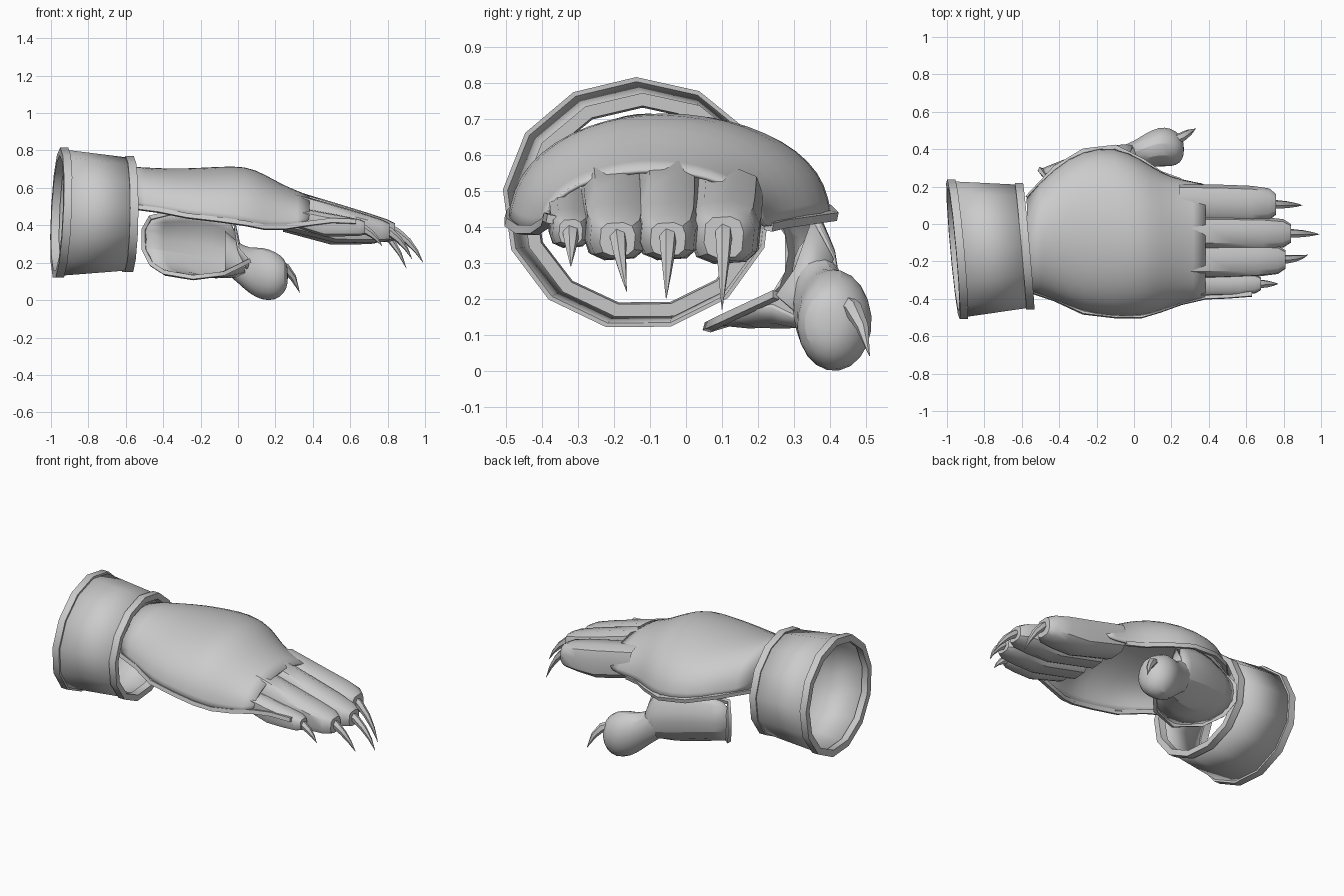
import bpy, math
from math import cos, sin, pi
from mathutils import Vector

cube = bpy.data.objects.get("Cube")
if cube:
    bpy.data.objects.remove(cube, do_unlink=True)

grey = bpy.data.materials.new("light_grey")
grey.use_nodes = True
grey.diffuse_color = (0.6, 0.6, 0.6, 1)
grey.node_tree.nodes["Principled BSDF"].inputs["Base Color"].default_value = (0.6, 0.6, 0.6, 1)
made = []


def loft(name, rings, ring_closed=True, path_closed=False, caps=(False, False), smooth=0, thick=0):
    """Skin a list of equal-length point rings."""
    n, m = len(rings[0]), len(rings)
    verts = [tuple(p) for r in rings for p in r]
    faces = []
    for i in range(m if path_closed else m - 1):
        a, b = i * n, ((i + 1) % m) * n
        for j in range(n if ring_closed else n - 1):
            k = (j + 1) % n
            faces.append((a + j, a + k, b + k, b + j))
    if caps[0]:
        faces.append(tuple(reversed(range(n))))
    if caps[1]:
        faces.append(tuple(range((m - 1) * n, m * n)))
    mesh = bpy.data.meshes.new(name)
    mesh.from_pydata(verts, [], faces)
    mesh.update()
    mesh.materials.append(grey)
    obj = bpy.data.objects.new(name, mesh)
    bpy.context.collection.objects.link(obj)
    if smooth:
        sub = obj.modifiers.new("smooth", 'SUBSURF')
        sub.levels = sub.render_levels = smooth
    if thick:
        sol = obj.modifiers.new("thickness", 'SOLIDIFY')
        sol.thickness, sol.offset = thick, 0
    made.append(obj)
    return obj


def sweep(name, pts, radii, sides=4):
    """Run a small polygon along a path, keeping its twist low."""
    pts = [Vector(p) for p in pts]
    m = len(pts)
    normal, rings = Vector((0.1, 0.3, 1)), []
    for i, p in enumerate(pts):
        t = (pts[min(i + 1, m - 1)] - pts[max(i - 1, 0)]).normalized()
        normal = (normal - t * normal.dot(t)).normalized()
        side = t.cross(normal)
        rings.append([p + radii[i] * (cos(a) * normal + sin(a) * side)
                      for a in (2 * pi * (k + .5) / sides for k in range(sides))])
    return loft(name, rings, caps=(True, True))


def oval(x, y, z, ry, rz, n=12, power=1.0, ky=0, kz=0):
    """Oval in the y-z plane, squared by power and leaned along x."""
    out = []
    for k in range(n):
        c, s = cos(2 * pi * k / n + .13), sin(2 * pi * k / n + .13)
        dy = ry * math.copysign(abs(c) ** power, c)
        dz = rz * math.copysign(abs(s) ** power, s)
        out.append((x + ky * dy + kz * dz, y + dy, z + dz))
    return out


# Cuff: open tube with a raised band at each end
def rear(dx, dr):
    return oval(-.945 + dx, -.135, .463, .36 + dr, .336 + dr, 13, ky=-.09, kz=.045)


def front(dx, dr):
    return oval(-.585 + dx, -.118, .456, .325 + dr, .299 + dr, 13, ky=-.09, kz=.015)


loft("cuff", [rear(0, 0), front(0, 0)], thick=.012)
for name, ring in (("cuff_rear_band", rear), ("cuff_front_band", front)):
    loft(name, [ring(-.022, -.025), ring(-.022, .016), ring(.022, .016), ring(.022, -.02)],
         path_closed=True)

# Back of the hand: arched shell, open below
# columns: x, right edge y, left edge y, right edge z, left edge z, crown z
stations = [(-.57, -.35, .14, .50, .50, .71), (-.42, -.40, .30, .48, .48, .70),
            (-.27, -.47, .39, .45, .45, .70), (-.1, -.49, .41, .43, .43, .71),
            (.04, -.49, .34, .41, .42, .715), (.14, -.46, .27, .39, .41, .67),
            (.25, -.42, .23, .39, .40, .605), (.38, -.39, .21, .41, .40, .555)]
arches = []
for x, y0, y1, z0, z1, top in stations:
    arch = []
    for k in range(13):
        u = k / 12
        base = z0 + (z1 - z0) * u
        arch.append((x, (y0 + y1) / 2 - (y1 - y0) / 2 * cos(pi * u),
                     base + (top - base) * sin(pi * u) ** .95))
    arches.append(arch)
loft("hand_back", arches, ring_closed=False, smooth=1, thick=.012)
right_edge = [a[0] for a in arches] + [(.5, -.385, .425), (.63, -.375, .42)]
left_edge = [a[-1] for a in arches[:-1]]
for name, edge in (("right_hem", right_edge), ("left_hem", left_edge)):
    sweep(name, edge, [.017] * len(edge))

# Fingers: broad mitten-like sleeves pressed side by side, each with a claw
# base y, tip y, half width, tip x, crown z at base and tip, floor z, claw tip
fingers = {"index": (.115, .105, .1, .76, .56, .445, .295, (.90, .10, .17)),
           "middle": (-.05, -.05, .09, .84, .605, .425, .305, (.99, -.055, .20)),
           "ring": (-.205, -.19, .09, .81, .59, .425, .305, (.93, -.165, .22)),
           "little": (-.325, -.32, .06, .68, .51, .43, .34, (.77, -.32, .29))}
for name, (yb, yt, w, tip, zb, zt, low, claw) in fingers.items():
    rings = []
    for u, scale in ((0, 1), (.25, 1), (.5, 1), (.75, .97), (.93, .85), (1, .55)):
        crown = zb + (zt - zb) * u
        floor = low + .07 * max(0, 1 - u * 2)
        rings.append(oval(.24 + (tip - .24) * u, yb + (yt - yb) * u, (crown + floor) / 2,
                          w * scale, (crown - floor) / 2 * (.5 + .5 * scale), 10, power=.65))
    loft(name + "_finger", rings, caps=(False, True))
    start, end = Vector((tip - .05, yt, zt - .03)), Vector(claw)
    bend = Vector((start.x + (end.x - start.x) * .68, yt, start.z - (start.z - end.z) * .32))
    path = [start * (1 - t) ** 2 + bend * 2 * t * (1 - t) + end * t * t for t in (0, .25, .5, .75, 1)]
    sweep(name + "_claw", path, [.024, .024, .019, .011, .001], 6)

# Thumb base: bowl open towards the palm, its top tucked under the hand
bowl = [[(-.47, .25, .44), (-.5, .29, .38), (-.5, .29, .27), (-.46, .24, .19), (-.39, .14, .145)],
        [(-.3, .31, .48), (-.31, .37, .38), (-.31, .37, .25), (-.28, .26, .13), (-.24, .06, .12)],
        [(-.14, .35, .47), (-.14, .42, .36), (-.14, .42, .22), (-.12, .28, .08), (-.08, .1, .14)],
        [(-.02, .35, .42), (-.01, .42, .31), (0, .43, .19), (.02, .33, .10), (.06, .25, .21)]]
loft("thumb_base", bowl, ring_closed=False, smooth=1, thick=.012)
rim = [b[0] for b in bowl[::-1]] + bowl[0][1:-1] + [b[-1] for b in bowl]
sweep("thumb_hem", rim, [.016] * len(rim))
loft("thumb_gusset", [[(-.02, .35, .42), (.0, .30, .28), (.06, .25, .21)],
                      [(-.01, .41, .31), (.02, .38, .24), (.04, .33, .14)]],
     ring_closed=False, thick=.01)

# Thumb: bulbous tip with its claw
bulb = [(-.07, .355, .26, .065, .12), (0, .37, .2, .078, .115), (.06, .39, .155, .1, .13),
        (.13, .415, .142, .112, .154), (.2, .41, .128, .112, .14), (.25, .40, .13, .08, .1),
        (.268, .40, .13, .03, .04)]
loft("thumb_tip", [oval(*b, n=10) for b in bulb], caps=(False, True), smooth=1)
sweep("thumb_claw", [(.2, .44, .19), (.255, .465, .17), (.295, .49, .12), (.33, .51, .04)],
      [.026, .026, .018, .001], 6)

# Smooth shading with crisp hems
bpy.ops.object.select_all(action='DESELECT')
for obj in made:
    obj.select_set(True)
bpy.context.view_layer.objects.active = made[0]
bpy.ops.object.shade_smooth_by_angle(angle=math.radians(40))
